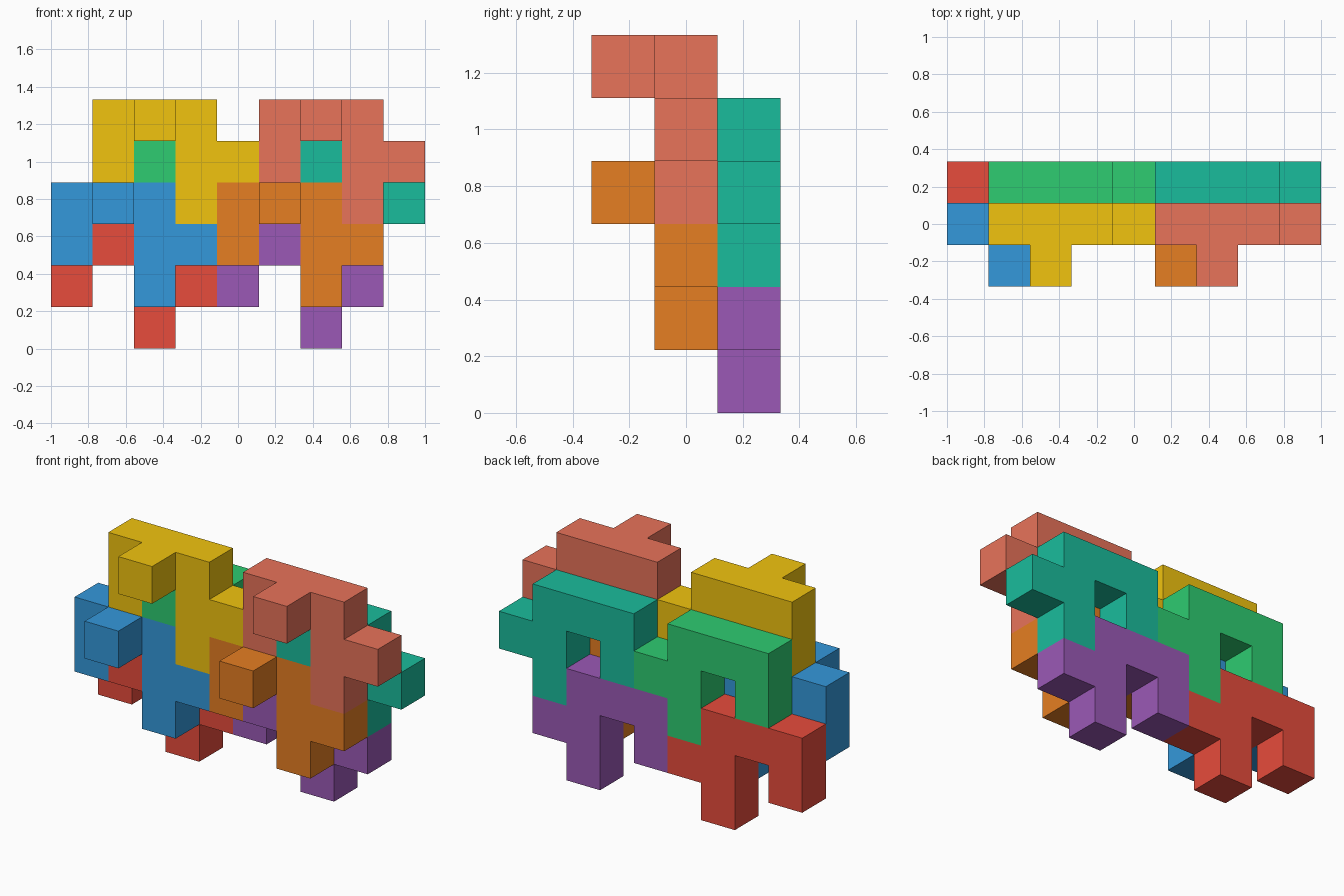
import bpy, bmesh
from mathutils import Vector

if "Cube" in bpy.data.objects:
    bpy.data.objects.remove(bpy.data.objects["Cube"])

U = 2 / 9  # edge of one cube cell

# Tile cells (column, layer, row) relative to the cell at the middle of its top bar
TILE = [(-1, 0, 0), (0, 0, 0), (1, 0, 0),        # top bar
        (-1, 0, -1), (1, 0, -1), (2, 0, -1),     # legs and side arm
        (1, 0, -2),                              # long leg
        (0, -1, 0)]                              # peg towards the front


def linear(c):
    return tuple((v / 255 / 12.92) if v < 11 else ((v / 255 + 0.055) / 1.055) ** 2.4 for v in c)


def make_tile(name, col, layer, row, colour):
    bm = bmesh.new()
    cells = set(TILE)
    for cell in TILE:
        centre = Vector(cell)
        for axis in range(3):
            for sign in (-1, 1):
                n = Vector((0, 0, 0))
                n[axis] = sign
                if tuple(int(v) for v in centre + n) in cells:
                    continue  # hidden between two cells of this tile
                a = Vector((0, 0, 0))
                a[(axis + 1) % 3] = 0.5
                b = n.cross(a)
                mid = centre + n / 2
                bm.faces.new([bm.verts.new((mid + d) * U)
                              for d in (-a - b, a - b, a + b, b - a)])
    bmesh.ops.remove_doubles(bm, verts=bm.verts[:], dist=1e-4)
    bmesh.ops.recalc_face_normals(bm, faces=bm.faces[:])
    bmesh.ops.dissolve_limit(bm, angle_limit=0.01, verts=bm.verts[:], edges=bm.edges[:])
    mesh = bpy.data.meshes.new(name)
    bm.to_mesh(mesh)
    bm.free()
    mat = bpy.data.materials.new(name + "_paint")
    mat.diffuse_color = (*linear(colour), 1)
    mat.use_nodes = True
    mat.node_tree.nodes["Principled BSDF"].inputs["Base Color"].default_value = mat.diffuse_color
    mesh.materials.append(mat)
    obj = bpy.data.objects.new(name, mesh)
    obj.location = ((col - 4) * U, layer * U, (row + 0.5) * U)
    bpy.context.collection.objects.link(obj)


# Front layer of interlocking tiles
make_tile("front_upper_left_tile", 2, 0, 5, (241, 196, 15))
make_tile("front_lower_left_tile", 1, 0, 3, (52, 152, 219))
make_tile("front_upper_right_tile", 6, 0, 5, (232, 115, 90))
make_tile("front_lower_right_tile", 5, 0, 3, (230, 126, 34))
# Back layer, one row lower, pegs plugging the gaps of the front layer
make_tile("back_upper_left_tile", 2, 1, 4, (46, 204, 113))
make_tile("back_lower_left_tile", 1, 1, 2, (231, 76, 60))
make_tile("back_upper_right_tile", 6, 1, 4, (26, 188, 156))
make_tile("back_lower_right_tile", 5, 1, 2, (155, 89, 182))
